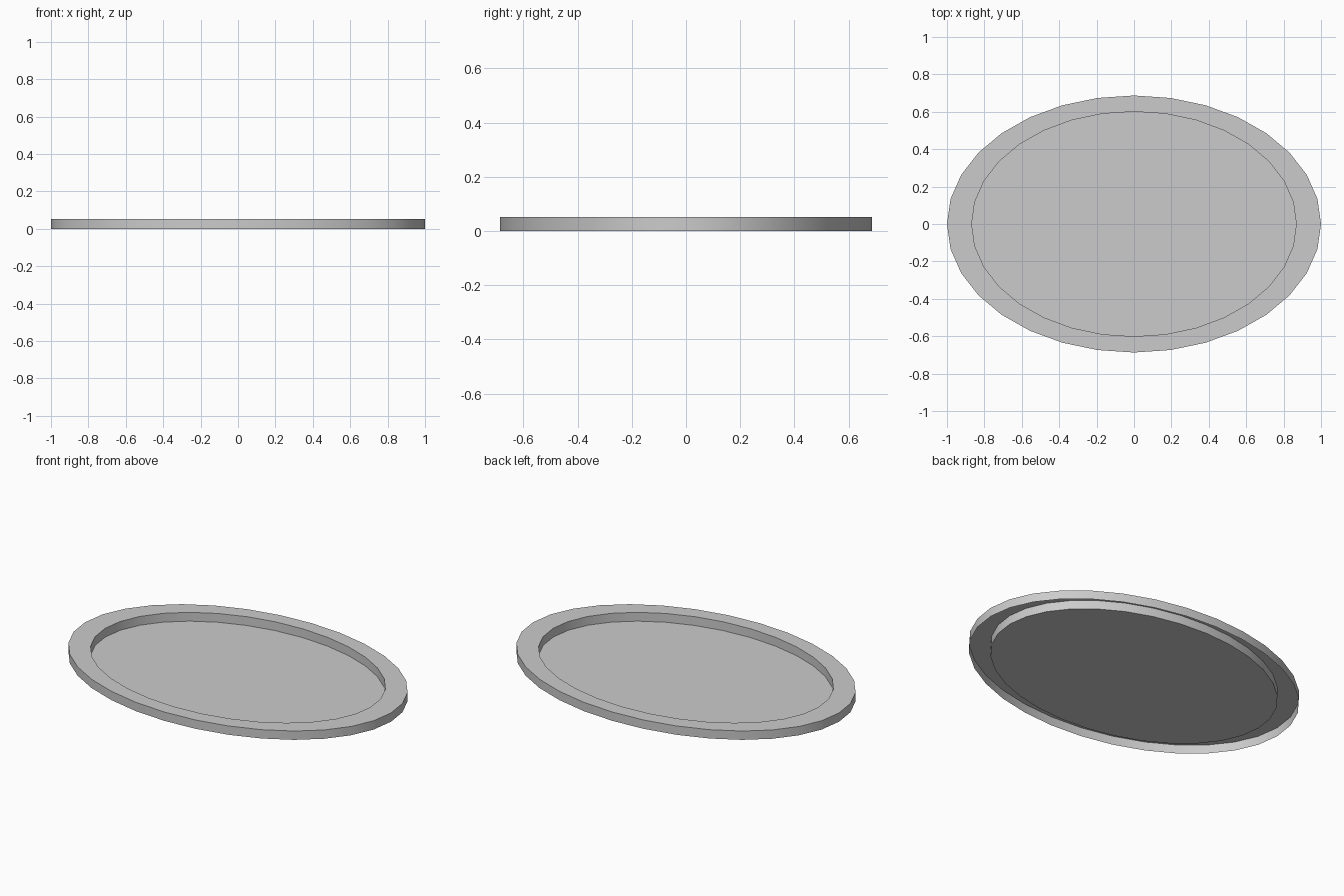
import bpy, bmesh
from math import cos, sin, tau

if "Cube" in bpy.data.objects:
    bpy.data.objects.remove(bpy.data.objects["Cube"])

SIDES = 32
HEIGHT = 0.052
OUTER = (1.0, 0.687)
INNER = (0.868, 0.601)

bm = bmesh.new()


def oval(size, z):
    return [bm.verts.new((size[0] * cos(tau * i / SIDES), size[1] * sin(tau * i / SIDES), z))
            for i in range(SIDES)]


def bridge(a, b):
    for i in range(SIDES):
        j = (i + 1) % SIDES
        bm.faces.new((a[i], a[j], b[j], b[i]))


# open-bottomed sheet: outer skirt, flat rim, inner wall, sunken floor
rings = [oval(OUTER, 0), oval(OUTER, HEIGHT), oval(INNER, HEIGHT), oval(INNER, 0.0)]
for a, b in zip(rings, rings[1:]):
    bridge(a, b)
bm.faces.new(rings[-1])

mesh = bpy.data.meshes.new("oval_tray")
bm.to_mesh(mesh)
bm.free()
tray = bpy.data.objects.new("oval_tray", mesh)
bpy.context.collection.objects.link(tray)

# smooth walls, sharp rim edges
bpy.context.view_layer.objects.active = tray
tray.select_set(True)
bpy.ops.object.shade_smooth_by_angle()
